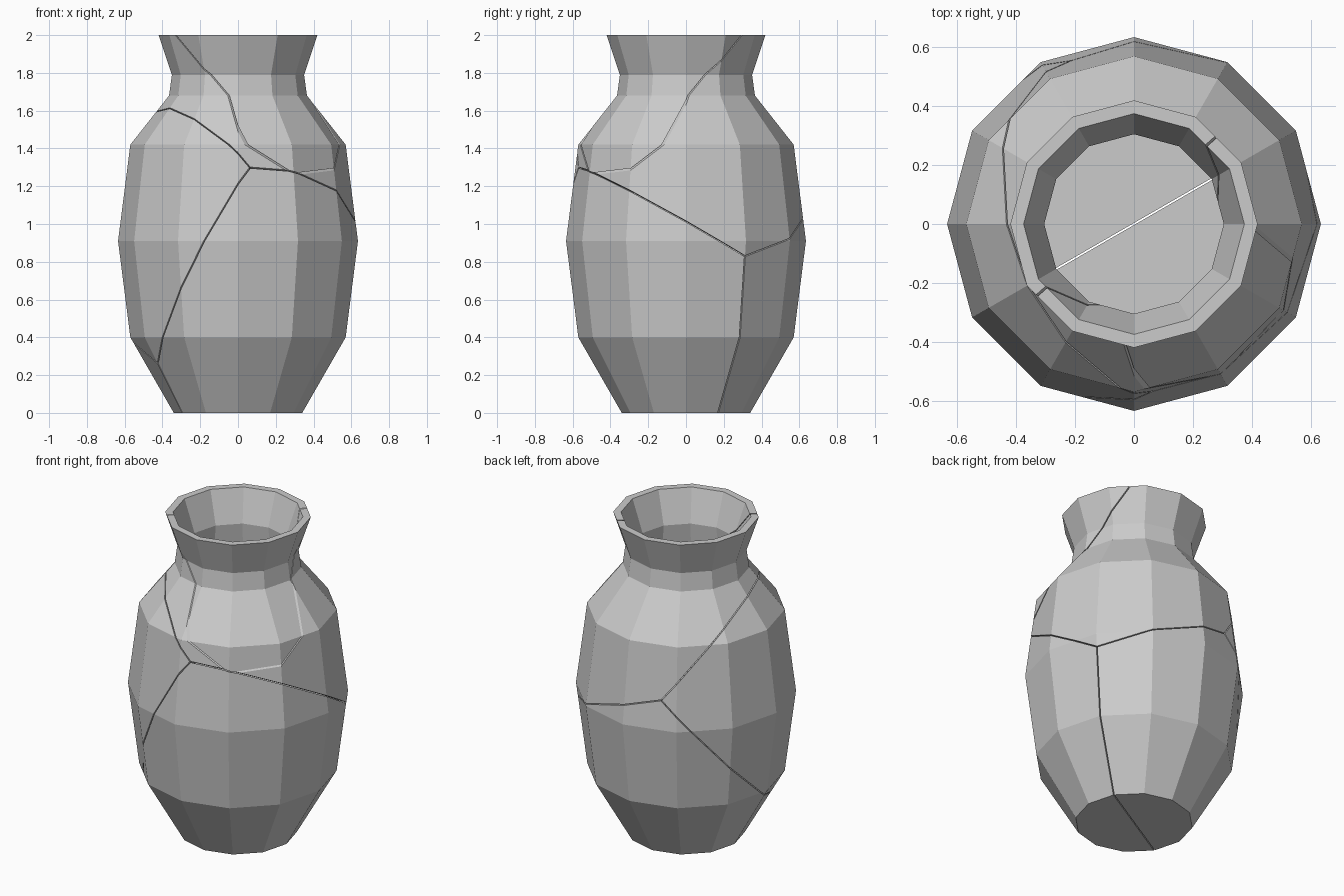
import bpy, bmesh
from math import sin, cos, pi
from mathutils import Vector

if "Cube" in bpy.data.objects:
    bpy.data.objects.remove(bpy.data.objects["Cube"])

SIDES = 12
GAP = 0.003
# closed (radius, z) loop: outer wall up, then inner wall down
OUTER = [(0.34, 0), (0.57, 0.4), (0.635, 0.91), (0.57, 1.42), (0.365, 1.68), (0.35, 1.79), (0.42, 2.0)]
INNER = [(0.375, 2.0), (0.305, 1.8), (0.318, 1.66), (0.52, 1.4), (0.587, 0.91), (0.522, 0.41), (0.31, 0.045)]

# fracture cells: a point belongs to the shard with the largest (vector . p + offset)
back_top = Vector((-0.07, 0.57, 1.0))
tilt = Vector((0.54, -0.61, 0.68)) * 0.8
CELLS = {
    "shard_front_lower": (Vector((0, 0, 0)), 0.0),
    "shard_back_lower": (Vector((-0.383, 0.664, 0)), 0.0),
    "shard_back_upper": (back_top, -0.97),
    "shard_left": (Vector((-0.714, 0.305, 0.432)), -0.342),
    "shard_neck_front": (back_top + tilt, -0.97 - 1.33 * 0.8),
}


def vase_solid():
    """Twelve-sided hollow vase as one closed shell."""
    bm = bmesh.new()
    rings = [[bm.verts.new((r * cos(2 * pi * i / SIDES), r * sin(2 * pi * i / SIDES), z))
              for i in range(SIDES)] for r, z in OUTER + INNER]
    for a, b in zip(rings, rings[1:]):
        for i in range(SIDES):
            j = (i + 1) % SIDES
            bm.faces.new((a[i], a[j], b[j], b[i]))
    bm.faces.new(rings[0][::-1])
    bm.faces.new(rings[-1])
    return bm


def cut(bm, normal, dist):
    """Keep the side normal . p > dist and cap the broken edge."""
    res = bmesh.ops.bisect_plane(bm, geom=bm.verts[:] + bm.edges[:] + bm.faces[:], dist=1e-5,
                                 plane_co=normal * dist, plane_no=normal, clear_inner=True)
    rim = [e for e in bm.edges if e.is_boundary]
    if rim:
        bmesh.ops.triangle_fill(bm, edges=rim, use_beauty=True, normal=-normal)


# one object per shard
for name, (s, c) in CELLS.items():
    bm = vase_solid()
    for other, (s2, c2) in CELLS.items():
        if other != name:
            n = s - s2
            cut(bm, n.normalized(), (c2 - c) / n.length + GAP)
    bmesh.ops.recalc_face_normals(bm, faces=bm.faces[:])
    me = bpy.data.meshes.new(name)
    bm.to_mesh(me)
    bm.free()
    bpy.context.collection.objects.link(bpy.data.objects.new(name, me))
